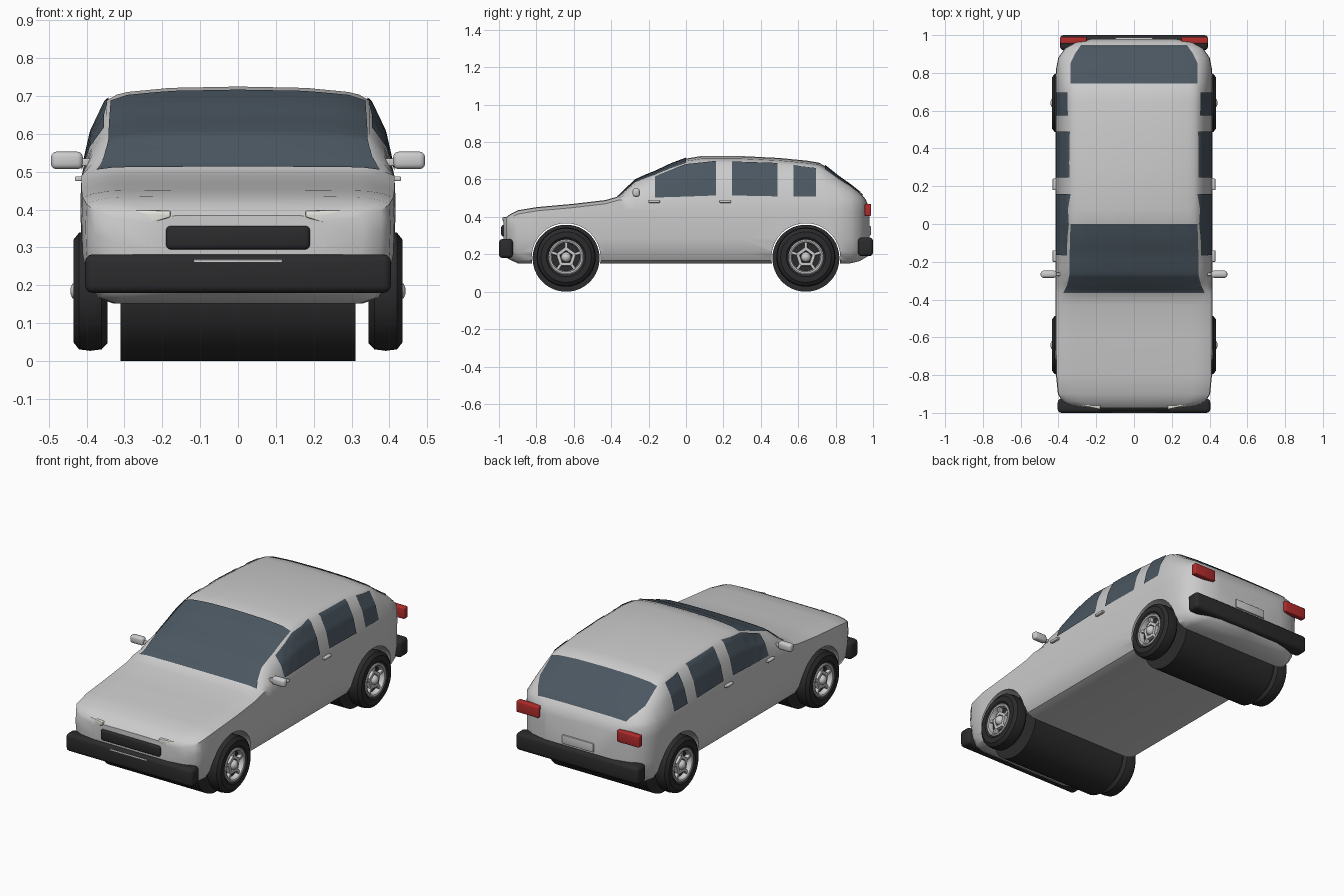
import bpy, bmesh, math
from mathutils import Vector
from mathutils.bvhtree import BVHTree

if "Cube" in bpy.data.objects:
    bpy.data.objects.remove(bpy.data.objects["Cube"])


def material(name, color):
    m = bpy.data.materials.new(name)
    m.diffuse_color = (*color, 1)
    m.use_nodes = True
    m.node_tree.nodes["Principled BSDF"].inputs["Base Color"].default_value = m.diffuse_color
    return m


DARK = material("dark_rubber", (.024, .024, .026))
GLASS = material("tinted_glass", (.07, .095, .12))
RED = material("red_lens", (.45, .025, .025))
LAMP = material("clear_lens", (.8, .8, .74))


def finish(ob, mat=None, angle=35):
    if mat:
        ob.data.materials.append(mat)
    bpy.ops.object.select_all(action='DESELECT')
    ob.select_set(True)
    bpy.context.view_layer.objects.active = ob
    for mod in list(ob.modifiers):
        bpy.ops.object.modifier_apply(modifier=mod.name)
    bpy.ops.object.shade_smooth_by_angle(angle=math.radians(angle))
    return ob


def mesh_object(name, verts, faces, recalc=True):
    me = bpy.data.meshes.new(name)
    me.from_pydata(verts, [], faces)
    if recalc:
        bm = bmesh.new()
        bm.from_mesh(me)
        bmesh.ops.recalc_face_normals(bm, faces=bm.faces)
        bm.to_mesh(me)
        bm.free()
    ob = bpy.data.objects.new(name, me)
    bpy.context.collection.objects.link(ob)
    return ob


def box(name, lo, hi, bevel=.01, mat=None):
    v = [(x, y, z) for x in (lo[0], hi[0]) for y in (lo[1], hi[1]) for z in (lo[2], hi[2])]
    f = [(0, 1, 3, 2), (4, 6, 7, 5), (0, 4, 5, 1), (2, 3, 7, 6), (0, 2, 6, 4), (1, 5, 7, 3)]
    ob = mesh_object(name, v, f)
    mod = ob.modifiers.new("bevel", 'BEVEL')
    mod.width, mod.segments = bevel, 3
    return finish(ob, mat)


def side_box(name, s, lo, hi, bevel=.01, mat=None):
    xs = sorted((s * lo[0], s * hi[0]))
    return box(name, (xs[0], *lo[1:]), (xs[1], *hi[1:]), bevel, mat)


def lathe(name, profile, y, z, mat=None, s=1, n=40, closed=False):
    """Revolve (x, radius) points round an axle along x."""
    v = [(s * x, y + r * math.sin(2 * math.pi * k / n), z + r * math.cos(2 * math.pi * k / n))
         for x, r in profile for k in range(n)]
    m = len(profile)
    f = [(i * n + k, i * n + (k + 1) % n, (i + 1) % m * n + (k + 1) % n, (i + 1) % m * n + k)
         for i in range(m if closed else m - 1) for k in range(n)]
    if not closed:
        f += [tuple(range(n)), tuple(range((m - 1) * n, m * n))]
    return finish(mesh_object(name, v, f), mat)


# Body: cross-sections lofted along y (y, half width, top height)
STATIONS = [(-.975, .24, .385), (-.962, .33, .398), (-.94, .378, .415), (-.9, .402, .435),
            (-.8, .412, .452), (-.6, .415, .47), (-.43, .415, .49), (-.36, .415, .51),
            (-.32, .415, .55), (-.27, .415, .597), (-.22, .415, .62), (-.165, .415, .642),
            (-.08, .415, .682), (0, .415, .712), (.08, .415, .725), (.3, .415, .725),
            (.5, .415, .715), (.65, .415, .7), (.71, .415, .69), (.75, .415, .668),
            (.82, .412, .612), (.88, .4, .57), (.93, .365, .53), (.96, .31, .495), (.98, .22, .45)]


def section(y, w, top):
    b = .152 + max(0, abs(y) - .91) * .6
    belt = min(top - .02, .49)
    h, k = top - belt, w / .415
    half = [(0, top), (.18, top - .015 * h), (.29, top - .06 * h), (.32, top - .09 * h),
            (.348, top - .16 * h), (.386, top - .5 * h), (.413, belt), (.416, belt - .06),
            (.413, b + .13), (.402, b + .06), (.375, b + .015), (.33, b), (0, b)]
    ring = half + [(-x, z) for x, z in half[-2:0:-1]]
    return [(x * k, y, z) for x, z in ring]


verts = [p for st in STATIONS for p in section(*st)]
N, M = len(verts) // len(STATIONS), len(STATIONS)
faces = [(i * N + k, i * N + (k + 1) % N, (i + 1) * N + (k + 1) % N, (i + 1) * N + k)
         for i in range(M - 1) for k in range(N)]
faces += [tuple(range(N)), tuple(range((M - 1) * N, M * N))]
body = mesh_object("body_shell", verts, faces)
tree = BVHTree.FromPolygons([v.co.copy() for v in body.data.vertices],
                            [tuple(p.vertices) for p in body.data.polygons])

# Wheel arches cut right through, each with a dark inner drum
AXLES = {"front": -.641, "rear": .641}
for end, y in AXLES.items():
    cutter = lathe(end + "_arch_cutter", [(-.6, .184), (.6, .184)], y, .182, n=64)
    cutter.hide_render = True
    mod = body.modifiers.new("arch", 'BOOLEAN')
    mod.operation, mod.object, mod.solver = 'DIFFERENCE', cutter, 'EXACT'
    lathe(end + "_arch_drum", [(-.31, .179), (.31, .179)], y, .179, DARK, n=64)
finish(body, angle=40)
for end in AXLES:
    bpy.data.objects.remove(bpy.data.objects[end + "_arch_cutter"])


# Glass: panels laid onto the body surface by ray casting
def panel(name, columns, start, direction, n=6, m=16):
    pts = []
    for (a, b), (c, d) in zip(columns, columns[1:]):
        for i in range(n):
            t = i / n
            pts.append((Vector(a).lerp(c, t), Vector(b).lerp(d, t)))
    pts.append((Vector(columns[-1][0]), Vector(columns[-1][1])))
    v = []
    for a, b in pts:
        for j in range(m + 1):
            hit, nor, _, _ = tree.ray_cast(start(a.lerp(b, j / m)), Vector(direction))
            v.append(hit - Vector(direction) * .002 + nor * .003)
    w = m + 1
    f = [(i * w + j, i * w + j + 1, (i + 1) * w + j + 1, (i + 1) * w + j)
         for i in range(len(pts) - 1) for j in range(m)]
    ob = mesh_object(name, v, f)
    p = ob.data.polygons[len(f) // 2]
    if p.normal.dot(Vector(direction)) > 0:
        ob.data.flip_normals()
    finish(ob, GLASS, 40)


def from_above(p):
    return Vector((p.x, p.y, 2))


def across(rows):
    return [((-x, y), (x, y)) for y, x in rows]


panel("windscreen", across([(-.365, .375), (-.32, .352), (-.27, .342), (-.165, .34), (0, .335)]),
      from_above, (0, 0, -1))
panel("rear_window", across([(.742, .335), (.85, .335), (.9, .312), (.945, .28)]),
      from_above, (0, 0, -1))
SIDE_WINDOWS = {
    "front": [((-.165, .503), (-.165, .615)), ((-.08, .505), (-.08, .65)),
              ((0, .508), (0, .68)), ((.16, .514), (.16, .697))],
    "middle": [((.245, .514), (.245, .694)), ((.49, .509), (.49, .686))],
    "rear": [((.575, .509), (.575, .674)), ((.695, .509), (.695, .66))]}

# Parts on both sides
for s, side in ((1, "left"), (-1, "right")):
    for name, cols in SIDE_WINDOWS.items():
        panel(f"{name}_{side}_window", cols, lambda p: Vector((2 * s, p.x, p.y)), (-s, 0, 0))

    # Wheels: tyre, rim, five spokes, hub
    for end, y in AXLES.items():
        z, tag = .185, f"{end}_{side}"
        lathe(tag + "_tyre", [(.36, .09), (.345, .105), (.345, .138), (.36, .154), (.39, .158),
                              (.42, .154), (.435, .135), (.435, .105), (.425, .093)],
              y, z, DARK, s, closed=True)
        lathe(tag + "_rim", [(.38, .094), (.432, .094), (.435, .088), (.432, .08), (.405, .074),
                             (.38, .074)], y, z, None, s, closed=True)
        lathe(tag + "_wheel_disc", [(.37, .08), (.405, .08)], y, z, DARK, s)
        lathe(tag + "_pentagon", [(.4, .058), (.424, .056), (.424, .036), (.4, .034)],
              y, z, None, s, n=5, closed=True)
        lathe(tag + "_hub", [(.4, .028), (.428, .026), (.438, .018), (.443, .006)], y, z, None, s, n=20)
        for k in range(5):
            a = 2 * math.pi * k / 5
            spoke = side_box(f"{tag}_spoke_{k + 1}", s, (.4, -.008, .05), (.426, .008, .082), .003)
            spoke.location, spoke.rotation_euler.x = (0, y, z), -a

    # Headlamps sweeping back round the nose
    outline = [(.178, .398), (.178, .38), (.27, .352), (.29, .346), (.335, .346), (.348, .36),
               (.348, .4)]
    k = len(outline)
    v = [(s * x, -.982 + 1.3 * max(0, x - .178) ** 2 + dy, z) for dy in (0, .035) for x, z in outline]
    f = [tuple(range(k)), tuple(range(k, 2 * k))]
    f += [(i, (i + 1) % k, k + (i + 1) % k, k + i) for i in range(k)]
    lamp = mesh_object(side + "_headlamp", v, f)
    mod = lamp.modifiers.new("bevel", 'BEVEL')
    mod.width, mod.segments = .005, 2
    finish(lamp, LAMP)

    # Tail lamps, mirrors and handles
    side_box(side + "_tail_lamp", s, (.25, .955, .405), (.392, .99, .47), .006, RED)
    side_box(side + "_mirror", s, (.41, -.285, .507), (.494, -.247, .553), .014)
    side_box(side + "_mirror_stalk", s, (.37, -.275, .515), (.425, -.257, .535), .004)
    for name, y in (("front", -.17), ("rear", .21)):
        side_box(f"{name}_{side}_door_handle", s, (.405, y - .031, .475), (.431, y + .031, .488), .004)

# Bumpers, grille and plates
box("front_bumper", (-.404, -1, .18), (.404, -.925, .282), .02, DARK)
box("rear_bumper", (-.392, .92, .19), (.392, 1, .29), .02, DARK)
box("grille", (-.19, -.988, .295), (.19, -.94, .357), .012, DARK)
box("front_plate", (-.117, -1, .253), (.117, -.98, .268), .002)
box("rear_plate", (-.1, .96, .3), (.1, .988, .35), .003)
